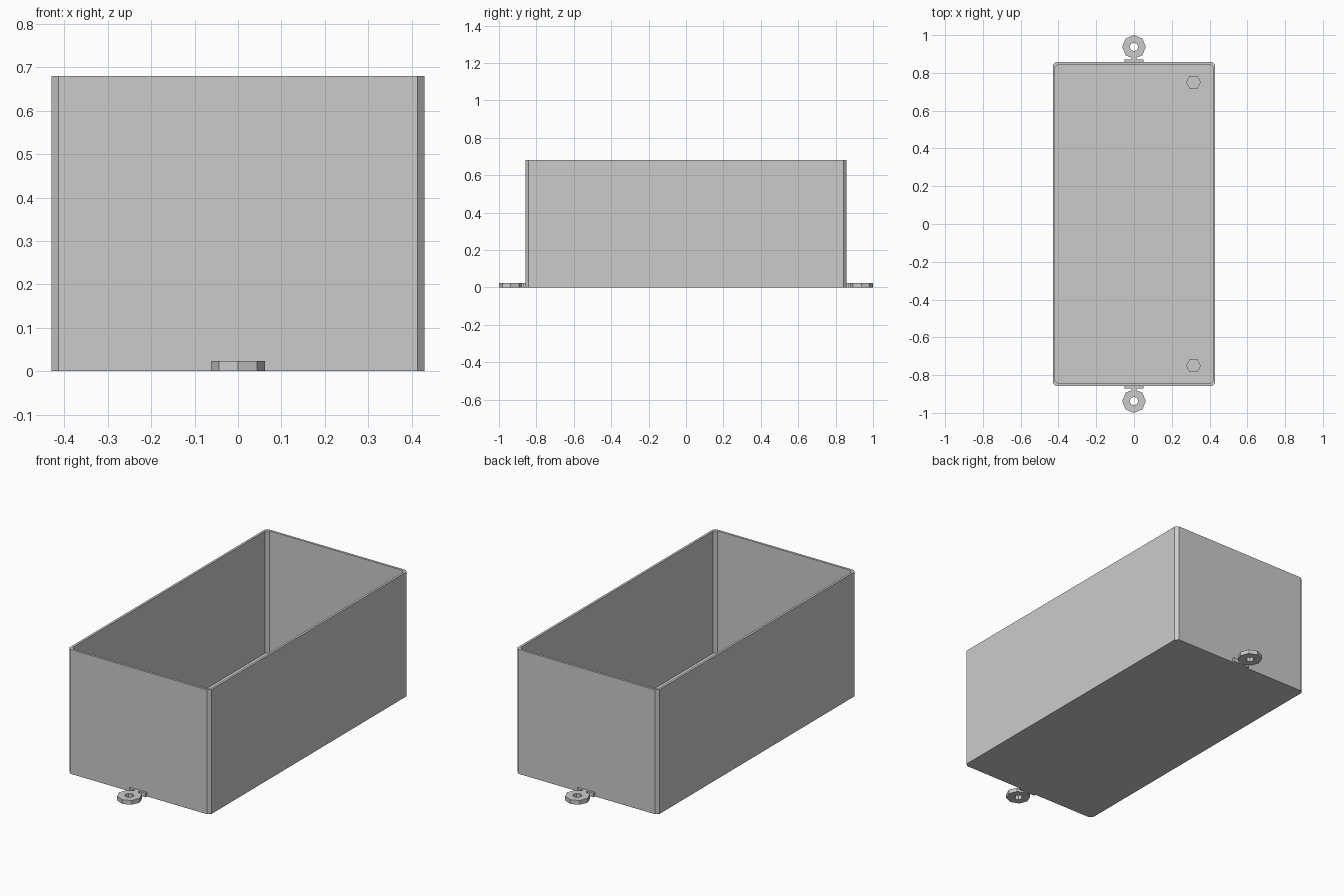
import bpy
import bmesh
from math import cos, sin, tau

cube = bpy.data.objects.get("Cube")
if cube:
    bpy.data.objects.remove(cube, do_unlink=True)

grey = bpy.data.materials.new("light_grey")
grey.use_nodes = True
colour = (0.6, 0.6, 0.6, 1)
grey.diffuse_color = colour
grey.node_tree.nodes["Principled BSDF"].inputs["Base Color"].default_value = colour

HX, HY, HEIGHT = 0.43, 0.858, 0.68
WALL, FLOOR, CHAMFER = 0.0125, 0.013, 0.016
TAB_H, TAB_R = 0.023, 0.0625


def finish(name, bm):
    bmesh.ops.recalc_face_normals(bm, faces=bm.faces)
    mesh = bpy.data.meshes.new(name)
    bm.to_mesh(mesh)
    bm.free()
    mesh.materials.append(grey)
    obj = bpy.data.objects.new(name, mesh)
    bpy.context.collection.objects.link(obj)
    return obj


def ring(bm, points, z):
    return [bm.verts.new((x, y, z)) for x, y in points]


def bridge(bm, a, b):
    for i in range(len(a)):
        j = (i + 1) % len(a)
        bm.faces.new((a[i], a[j], b[j], b[i]))


def prism(name, points, z0, z1):
    bm = bmesh.new()
    low, high = ring(bm, points, z0), ring(bm, points, z1)
    bridge(bm, low, high)
    bm.faces.new(low)
    bm.faces.new(high)
    return finish(name, bm)


def polygon(x, y, r, n):
    return [(x + r * cos(tau * i / n), y + r * sin(tau * i / n)) for i in range(n)]


def chamfered(hx, hy, c):
    return [(hx, c - hy), (hx, hy - c), (hx - c, hy), (c - hx, hy),
            (-hx, hy - c), (-hx, c - hy), (c - hx, -hy), (hx - c, -hy)]


# Open box with chamfered corners
bm = bmesh.new()
outer = chamfered(HX, HY, CHAMFER)
inner = chamfered(HX - WALL, HY - WALL, CHAMFER)
loops = [ring(bm, outer, 0), ring(bm, outer, HEIGHT),
         ring(bm, inner, HEIGHT), ring(bm, inner, FLOOR)]
for a, b in zip(loops, loops[1:]):
    bridge(bm, a, b)
bm.faces.new(loops[0])
bm.faces.new(loops[-1])
finish("open_box", bm)

for side, label in ((-1, "front"), (1, "back")):
    # Low hexagonal peg on the floor
    prism(label + "_floor_peg", polygon(0.315, side * 0.75, 0.04, 6), FLOOR / 2, 0.04)

    # Octagonal mounting eyelet with a through hole
    cy = side * (1 - TAB_R)
    bm = bmesh.new()
    rim, hole = polygon(0, cy, TAB_R, 8), polygon(0, cy, 0.023, 8)
    loops = [ring(bm, rim, 0), ring(bm, rim, TAB_H),
             ring(bm, hole, TAB_H), ring(bm, hole, 0)]
    for i in range(4):
        bridge(bm, loops[i], loops[(i + 1) % 4])
    finish(label + "_eyelet", bm)

    # Thin root plate and narrow neck joining the eyelet to the wall
    for part, w, reach in (("root_plate", 0.05, 0.87), ("neck", 0.012, 0.88)):
        y0, y1 = side * (HY - 0.004), side * reach
        prism(label + "_" + part, [(-w, y0), (w, y0), (w, y1), (-w, y1)], 0, TAB_H)
